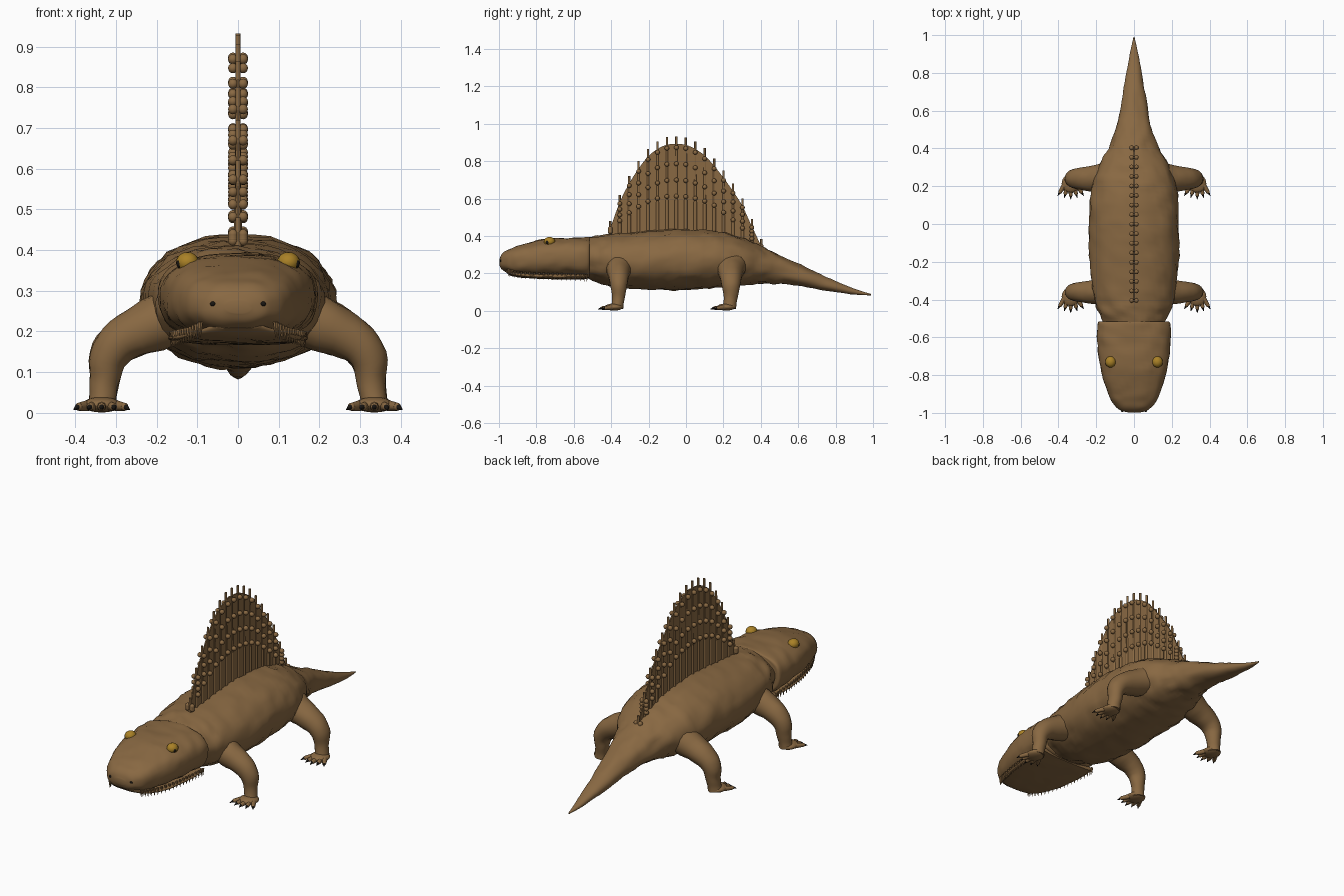
import bpy, bmesh, math
from mathutils import Vector, Matrix, noise
from mathutils.bvhtree import BVHTree

if "Cube" in bpy.data.objects:
    bpy.data.objects.remove(bpy.data.objects["Cube"])


def material(name, rgb):
    m = bpy.data.materials.new(name)
    m.use_nodes = True
    m.diffuse_color = (*rgb, 1)
    m.node_tree.nodes["Principled BSDF"].inputs["Base Color"].default_value = (*rgb, 1)
    return m


SKIN = material("brown skin", (0.25, 0.14, 0.055))
GOLD = material("gold eye", (0.4, 0.22, 0.02))
BLACK = material("black", (0.01, 0.008, 0.006))


def finish(name, bm, mat, angle=50):
    bmesh.ops.recalc_face_normals(bm, faces=bm.faces)
    me = bpy.data.meshes.new(name)
    bm.to_mesh(me)
    bm.free()
    me.materials.append(mat)
    me.shade_smooth()
    me.set_sharp_from_angle(angle=math.radians(angle))
    ob = bpy.data.objects.new(name, me)
    bpy.context.scene.collection.objects.link(ob)
    return ob


def spline(rows, steps):
    """Smooth rows of numbers by Catmull-Rom."""
    rows = [Vector(r) for r in rows]
    out = []
    for i in range(len(rows) - 1):
        a, b, c, d = (rows[min(max(i + k, 0), len(rows) - 1)] for k in (-1, 0, 1, 2))
        for s in range(steps):
            t = s / steps
            out.append(b + (c - a) * (t / 2) + (2 * a - 5 * b + 4 * c - d) * (t * t / 2)
                       + (3 * b - a - 3 * c + d) * (t ** 3 / 2))
    return out + [rows[-1]]


def loft(bm, rings):
    loops = [[bm.verts.new(p) for p in ring] for ring in rings]
    n = len(loops[0])
    for a, b in zip(loops, loops[1:]):
        for i in range(n):
            bm.faces.new((a[i], a[(i + 1) % n], b[(i + 1) % n], b[i]))
    bm.faces.new(loops[0])
    bm.faces.new(loops[-1])


def hull(name, rows, power, bump, steps=6, sides=40):
    """Loft rounded sections given as y, half width, top, bottom."""
    rings = []
    for y, w, top, bottom in spline(rows, steps):
        ring = []
        for i in range(sides):
            a = math.tau * i / sides
            c, s = math.cos(a), math.sin(a)
            x = w * math.copysign(abs(c) ** (2 / power), c)
            z = (top - bottom) / 2 * math.copysign(abs(s) ** (2 / power), s)
            p = Vector((x, y, z + (top + bottom) / 2))
            p += Vector((c, 0, s)) * noise.noise(p * 22) * bump * min(1, w * 8)
            ring.append(p)
        rings.append(ring)
    bm = bmesh.new()
    loft(bm, rings)
    return finish(name, bm, SKIN)


def ball(bm, at, size, u=16, v=10):
    m = Matrix.Translation(at) @ Matrix.Diagonal((*size, 1))
    bmesh.ops.create_uvsphere(bm, u_segments=u, v_segments=v, radius=1, matrix=m)


def taper(bm, a, b, r1, r2, sides=8):
    a, b = Vector(a), Vector(b)
    d = b - a
    m = Matrix.Translation((a + b) / 2) @ d.to_track_quat('Z', 'Y').to_matrix().to_4x4()
    bmesh.ops.create_cone(bm, cap_ends=True, segments=sides, radius1=r1, radius2=r2,
                          depth=d.length, matrix=m)


# Trunk and tail
hull("body_and_tail", [
    (-.58, .14, .37, .19), (-.5, .172, .395, .165), (-.4, .21, .41, .13),
    (-.2, .236, .427, .113), (0, .238, .437, .115), (.18, .228, .422, .125),
    (.3, .19, .39, .138), (.42, .125, .335, .148), (.55, .083, .275, .14),
    (.75, .05, .182, .107), (.9, .022, .118, .087), (.99, .003, .09, .082)], 2.1, .011)

# Head and jaw
head_rows = [
    (-.998, .03, .275, .245), (-.985, .075, .302, .222), (-.95, .11, .328, .203),
    (-.88, .145, .352, .19), (-.76, .178, .382, .184), (-.64, .193, .39, .18),
    (-.53, .195, .392, .175), (-.515, .168, .385, .185)]
head = hull("head", head_rows, 2.5, .006)
hull("lower_jaw", [
    (-.965, .05, .225, .207), (-.92, .105, .21, .184), (-.8, .15, .2, .172),
    (-.62, .172, .2, .168), (-.53, .165, .2, .17)], 2.5, .003)

# Teeth along the lip
bm = bmesh.new()
for y, w, top, bottom in spline(head_rows[2:7], 5):
    for side in (1, -1):
        x = side * w * .84
        taper(bm, (x, y, bottom + .02), (x, y, bottom - .018), .007, .001, 6)
finish("teeth", bm, SKIN)

# Eyes and pupils
eyes, pupils = bmesh.new(), bmesh.new()
for side in (1, -1):
    centre = Vector((side * .124, -.73, .37))
    ball(eyes, centre, (.028, .03, .025))
    look = Vector((side * .85, -.5, -.15)).normalized()
    ball(pupils, centre + look * .021, (.01, .01, .011), 12, 8)
finish("eyes", eyes, GOLD)
finish("pupils", pupils, BLACK)

# Nostrils set on the snout surface
tree = BVHTree.FromPolygons([v.co for v in head.data.vertices],
                            [p.vertices for p in head.data.polygons])
bm = bmesh.new()
for side in (1, -1):
    hit = tree.ray_cast(Vector((side * .062, -2, .268)), Vector((0, 1, 0)))[0]
    if hit:
        ball(bm, hit, (.007, .005, .006), 10, 6)
finish("nostrils", bm, BLACK)

# Sail: spines, beads and the web between them
tops = [.48, .62, .72, .80, .865, .905, .928, .932, .927, .905, .87, .815, .75, .68,
        .60, .49, .385]
spines, beads = bmesh.new(), bmesh.new()
edge, foot = [], []
for i, top in enumerate(tops):
    y = -.405 + i * .0505
    base = .41 if i < 12 else .41 - .018 * (i - 11)
    web = max(top - .04, base + .02)
    edge.append((y, web))
    foot.append((y, base - .03))
    low = base + (web - base) * .38
    taper(spines, (0, y, base - .03), (0, y, low), .01, .01)
    taper(spines, (0, y, low), (0, y, top), .007, .006)
    for f in (.42, .6, .78, .96):
        for side in (1, -1):
            ball(beads, (side * .0125, y, base + (web - base) * f), (.0125,) * 3, 10, 8)
finish("sail_spines", spines, SKIN)
finish("sail_beads", beads, SKIN)
bm = bmesh.new()
outline = spline(edge, 3) + foot[::-1]
loft(bm, [[(x, p[0], p[1]) for p in outline] for x in (-.003, .003)])
finish("sail_web", bm, SKIN)

# Legs: x, offset y, z, radius from shoulder to ankle
leg_path = [(.14, .01, .245, .075), (.21, 0, .215, .066), (.285, 0, .178, .054),
            (.32, 0, .135, .046), (.327, 0, .08, .036), (.332, -.005, .04, .033),
            (.335, -.01, .012, .036)]


def leg(name, yc, side, fat):
    bm, claws = bmesh.new(), bmesh.new()
    path = spline(leg_path, 4)
    rings = []
    for i, p in enumerate(path):
        t = path[min(i + 1, len(path) - 1)] - path[max(i - 1, 0)]
        n = Vector((t[2], 0, -t[0])).normalized()
        ring = []
        for k in range(18):
            a = math.tau * k / 18
            q = Vector(p[:3]) + n * p[3] * math.cos(a)
            q.y += p[3] * fat * math.sin(a)
            q += n * noise.noise(q * 25 + Vector((yc, side, 0))) * .004
            ring.append((side * q.x, yc + q.y, q.z))
        rings.append(ring)
    loft(bm, rings)
    ball(bm, (side * .335, yc - .025, .02), (.048, .05, .019))
    # Toes and claws
    for i in range(-2, 3):
        root = Vector((side * (.335 + .017 * i), yc - .035, .018))
        tip = Vector((side * (.335 + .028 * i), yc - .086 + .008 * abs(i), .015))
        taper(bm, root, tip, .014, .01)
        ball(bm, tip, (.01,) * 3, 10, 6)
        out = (tip - root).normalized()
        taper(claws, tip + out * .006, tip + out * .024 + Vector((0, 0, -.005)), .007, .001)
    finish(name, bm, SKIN)
    finish(name + "_claws", claws, BLACK)


for side, word in ((1, "left"), (-1, "right")):
    leg("front_leg_" + word, -.36, side, .98)
    leg("rear_leg_" + word, .24, side, 1.08)
